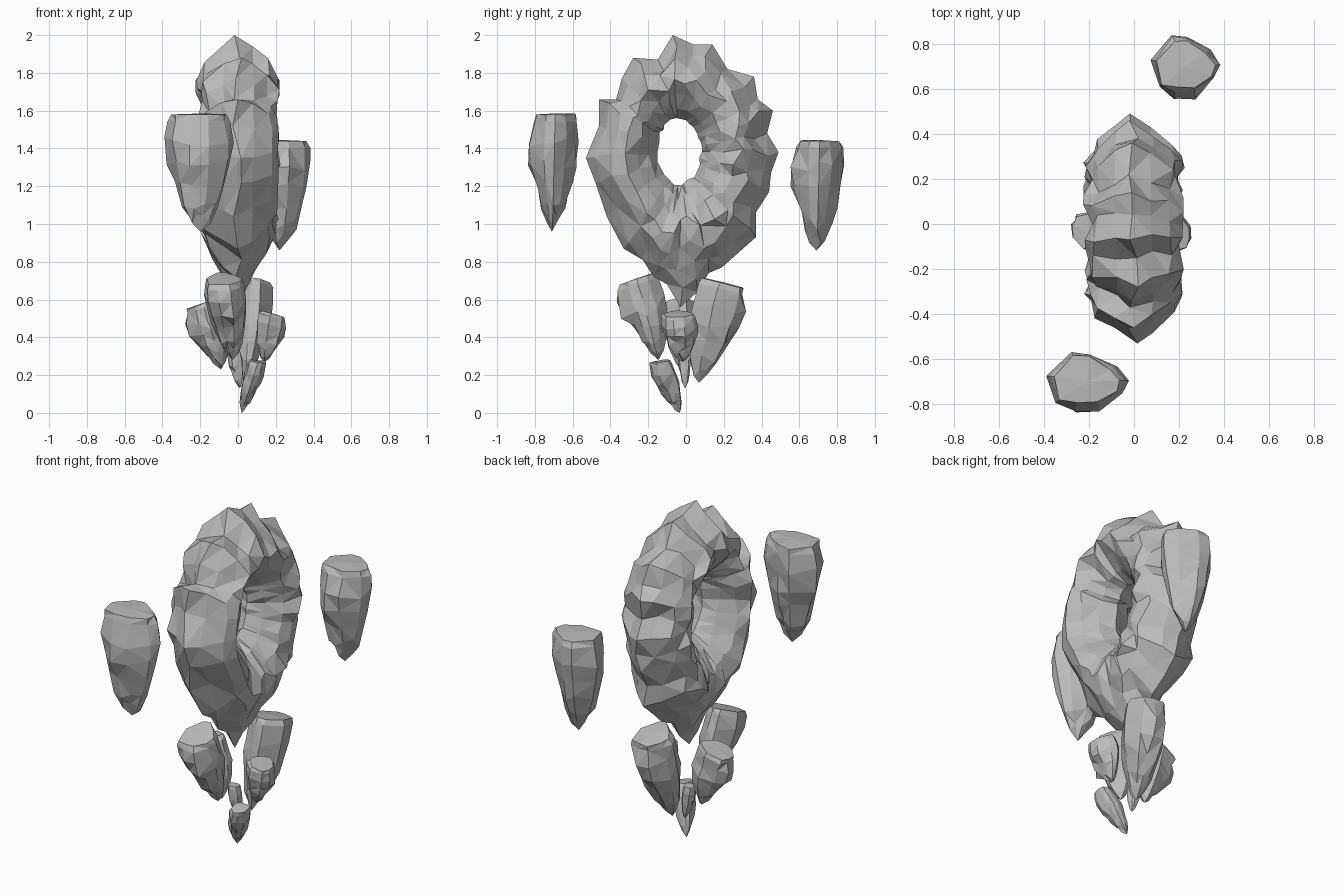
import bpy, bmesh, math, random
from mathutils import Vector

if "Cube" in bpy.data.objects:
    bpy.data.objects.remove(bpy.data.objects["Cube"])

stone = bpy.data.materials.new("grey stone")
stone.diffuse_color = (0.5, 0.5, 0.5, 1)
stone.use_nodes = True
stone.node_tree.nodes["Principled BSDF"].inputs["Base Color"].default_value = stone.diffuse_color


def finish(name, bm):
    """Triangulate into chipped flat facets and make the object."""
    bmesh.ops.triangulate(bm, faces=bm.faces[:], quad_method='SHORT_EDGE')
    bmesh.ops.recalc_face_normals(bm, faces=bm.faces[:])
    me = bpy.data.meshes.new(name)
    bm.to_mesh(me)
    bm.free()
    me.materials.append(stone)
    ob = bpy.data.objects.new(name, me)
    bpy.context.collection.objects.link(ob)
    return ob


def bridge(bm, a, b):
    n = len(a)
    for i in range(n):
        bm.faces.new((a[i], a[(i + 1) % n], b[(i + 1) % n], b[i]))


# Ring: jagged outline in the side plane (y, z), anticlockwise from the lower spike
OUTLINE = [(-.03, .56), (.06, .64), (.12, .74), (.19, .77), (.28, .85), (.37, .93),
           (.37, 1.06), (.44, 1.17), (.45, 1.27), (.49, 1.38), (.43, 1.48), (.46, 1.60),
           (.38, 1.66), (.36, 1.78), (.22, 1.82), (.14, 1.95), (.04, 1.95),
           (-.07, 2.0), (-.15, 1.87), (-.28, 1.88), (-.34, 1.77), (-.37, 1.66), (-.46, 1.66),
           (-.46, 1.52), (-.53, 1.35), (-.48, 1.22), (-.42, 1.04), (-.33, .87),
           (-.23, .81), (-.17, .72), (-.10, .68)]
# Cross-section: (fraction from hole to outline, half thickness)
SECTION = [(0, 0), (.11, .085), (.29, .165), (.50, .207), (.68, .17), (.86, .08), (1, 0)]
LOOP = SECTION + [(f, -x) for f, x in SECTION[-2:0:-1]]


def stone_ring():
    rnd = random.Random(4)
    bm = bmesh.new()
    cy, cz = -.037, 1.385
    rings = []
    for y, z in OUTLINE:
        a = math.atan2(z - cz, y - cy)
        iy, iz = cy + .115 * math.cos(a), cz + .178 * math.sin(a)
        ring = []
        for f, x in LOOP:
            py, pz = iy + (y - iy) * f, iz + (z - iz) * f
            lim = max(0, .48 * (pz - .56))           # thin towards the lower spike
            px = max(-lim, min(lim, x))
            if f < 1:
                j = .02 if f > .3 else .008
                px *= rnd.uniform(.88, 1.1)
                py += rnd.uniform(-j, j)
                pz += rnd.uniform(-j, j)
            else:
                px += rnd.uniform(-.03, .03) if z > .7 else 0
            ring.append(bm.verts.new((px, py, pz)))
        rings.append(ring)
    for i in range(len(rings)):
        bridge(bm, rings[i], rings[(i + 1) % len(rings)])
    return finish("stone_ring", bm)


# Rock shard: blunt top, widest in its upper third, tapering to a point
PROFILE = [(0, .87), (.06, .96), (.24, 1.0), (.42, .95), (.60, .80), (.77, .58), (.90, .32)]
# Plan of a shard: flat outer face towards -y, domed inner face
PLAN = [(-1, .2), (-.8, -.65), (-.32, -.8), (.3, -.8), (.85, -.35),
        (1, .05), (.7, .5), (.05, .95), (-.4, .95)]


def shard(name, top, tip, rx, ry, seed, turn=0, slope=0):
    rnd = random.Random(seed)
    bm = bmesh.new()
    top, tip = Vector(top), Vector(tip)
    h = top.z - tip.z
    s, co = math.sin(math.radians(turn)), math.cos(math.radians(turn))
    sides = len(PLAN)
    prev = None
    for k, (t, r) in enumerate(PROFILE):
        c = top.lerp(tip, t)
        ring = []
        for i, (u, v) in enumerate(PLAN):
            q = r * rnd.uniform(.91, 1.06)
            if i in (2, 3) and k in (2, 3):
                v *= 1.25                            # bulge on the outer face
            px, py = rx * q * (u * co - v * s), ry * q * (u * s + v * co)
            fall = slope * (py * co - px * s) * (1 - t)   # top falls outwards
            dz = rnd.uniform(-.045, .045) * h if k > 1 else -rnd.uniform(0, .015) * h
            ring.append(bm.verts.new((c.x + px, c.y + py, c.z + dz + fall)))
        if prev:
            bridge(bm, prev, ring)
        else:
            crown = bm.verts.new(top)
            for i in range(sides):
                bm.faces.new((crown, ring[i], ring[(i + 1) % sides]))
        prev = ring
    point = bm.verts.new(tip)
    for i in range(sides):
        bm.faces.new((point, prev[i], prev[(i + 1) % sides]))
    return finish(name, bm)


stone_ring()

# Floating side rocks
shard("front_side_rock", (-.205, -.70, 1.585), (-.20, -.71, .96), .175, .135, 11)
shard("back_side_rock", (.23, .70, 1.445), (.22, .69, .86), .152, .145, 12)

# Lower cluster of rocks trailing to a point
shard("lower_front_rock", (-.075, -.267, .71), (-.03, -.145, .28), .112, .128, 13, 0, .35)
shard("lower_back_rock", (.075, .205, .69), (.04, .068, .16), .118, .14, 14, 180, .25)
shard("lower_left_rock", (-.19, -.035, .58), (-.09, -.02, .23), .112, .095, 15, -90, .35)
shard("lower_right_rock", (.19, -.04, .525), (.14, -.02, .27), .08, .095, 16, 90, .3)
shard("small_chip", (-.02, -.01, .33), (.01, -.005, .13), .042, .036, 17, -45)
shard("bottom_chip", (.11, -.135, .275), (.02, -.035, 0), .056, .068, 18, 45, .2)
